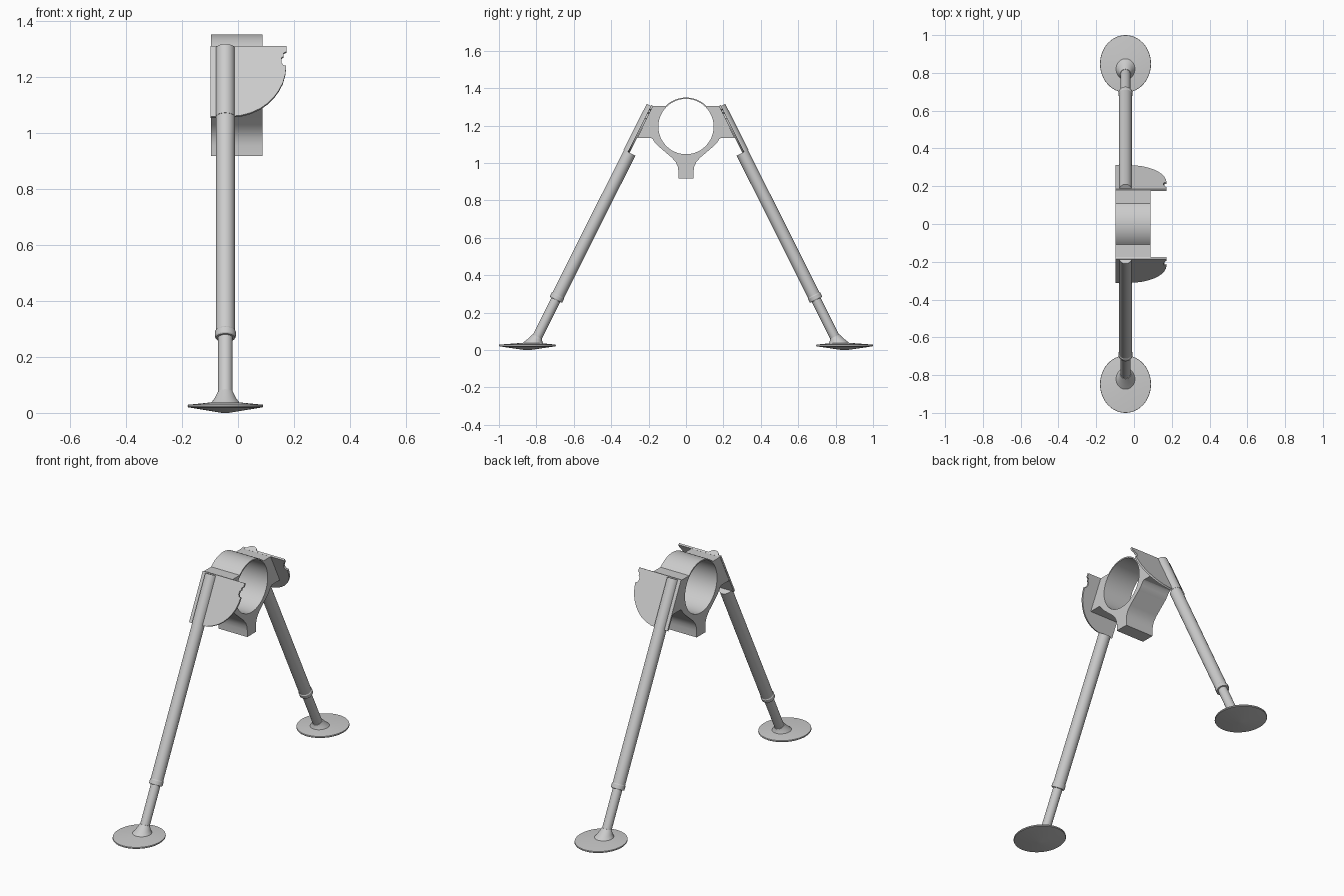
import bpy, bmesh, math
from mathutils import Vector

if "Cube" in bpy.data.objects:
    bpy.data.objects.remove(bpy.data.objects["Cube"])

LEG_X = -0.045
SLOPE = 0.502                       # outward run of the legs per unit of drop
A = math.atan(SLOPE)
N = Vector((0, math.cos(A), math.sin(A)))   # outward normal of the leg plane
U = Vector((1, 0, 0))


def axis(z, x=LEG_X):
    """Point on the slanted leg plane at height z."""
    return Vector((x, 0.178 + (1.30 - z) * SLOPE, z))


def finish(name, bm, mirror=True):
    bmesh.ops.recalc_face_normals(bm, faces=bm.faces)
    me = bpy.data.meshes.new(name)
    bm.to_mesh(me)
    bm.free()
    ob = bpy.data.objects.new(name, me)
    bpy.context.collection.objects.link(ob)
    bpy.ops.object.select_all(action='DESELECT')
    ob.select_set(True)
    bpy.context.view_layer.objects.active = ob
    bpy.ops.object.shade_smooth_by_angle(angle=math.radians(30))
    if mirror:
        m = ob.modifiers.new("Mirror", 'MIRROR')
        m.use_axis = (False, True, False)
        m.use_mirror_merge = False
    return ob


def loft(name, rings):
    bm = bmesh.new()
    vs = [[bm.verts.new(p) for p in r] for r in rings]
    n = len(vs[0])
    for a, b in zip(vs, vs[1:]):
        for i in range(n):
            j = (i + 1) % n
            bm.faces.new((a[i], a[j], b[j], b[i]))
    bm.faces.new(vs[0])
    bm.faces.new(vs[-1])
    return finish(name, bm)


def tube_ring(z, r, n=32):
    return [axis(z) + r * (math.cos(t) * U + math.sin(t) * N)
            for t in (2 * math.pi * i / n for i in range(n))]


def half_ring(z, r, n=16):
    return [axis(z) + N * 0.002 + r * (math.cos(t) * U + math.sin(t) * N)
            for t in (math.pi * i / n for i in range(n + 1))]


def flat_ring(y, z, rx, ry, n=48):
    return [Vector((LEG_X + rx * math.cos(t), y + ry * math.sin(t), z))
            for t in (2 * math.pi * i / n for i in range(n))]


# Clamp: ring with shoulders, wings and stem, extruded along x
CZ = 1.195
half = [(0.155 * math.sin(math.radians(d)), CZ + 0.155 * math.cos(math.radians(d)))
        for d in range(0, 46, 5)]
half += [(0.175, 1.305), (0.26, 1.135), (0.19, 1.135), (0.178, 1.128), (0.168, 1.112),
         (0.15, 1.092), (0.075, 1.028), (0.055, 1.005), (0.044, 0.98),
         (0.04, 0.955), (0.04, 0.917)]
outline = half + [(-y, z) for y, z in reversed(half[1:])]
hole = [(0.148 * math.cos(2 * math.pi * i / 48), CZ + 0.148 * math.sin(2 * math.pi * i / 48))
        for i in range(48)]
bm = bmesh.new()
edges = []
for loop in (outline, hole):
    vs = [bm.verts.new((-0.097, y, z)) for y, z in loop]
    edges += [bm.edges.new((vs[i - 1], vs[i])) for i in range(len(vs))]
bmesh.ops.triangle_fill(bm, edges=edges, use_beauty=True, normal=(1, 0, 0))
ext = bmesh.ops.extrude_face_region(bm, geom=bm.faces[:], use_keep_orig=True)
bmesh.ops.translate(bm, vec=(0.185, 0, 0),
                    verts=[g for g in ext['geom'] if isinstance(g, bmesh.types.BMVert)])
finish("barrel_clamp", bm, mirror=False)

# Slanted side plates with a curved lower corner and a notch
plate = [(-0.098, 1.305), (0.173, 1.305), (0.173, 1.285), (0.163, 1.28), (0.163, 1.268),
         (0.155, 1.262), (0.155, 1.245), (0.162, 1.236), (0.172, 1.234), (0.169, 1.205),
         (0.16, 1.173), (0.145, 1.145), (0.128, 1.122), (0.108, 1.102), (0.08, 1.082),
         (0.045, 1.066), (0.01, 1.057), (-0.03, 1.053), (-0.098, 1.053)]
bm = bmesh.new()
inner = [bm.verts.new(axis(z, x)) for x, z in plate]
outer = [bm.verts.new(axis(z, x) + N * 0.011) for x, z in plate]
bm.faces.new(inner)
bm.faces.new(outer)
for i in range(len(plate)):
    bm.faces.new((inner[i - 1], inner[i], outer[i], outer[i - 1]))
finish("side_plate", bm)

# Legs: half-round top on the plate, full tube, collar, inner tube
loft("leg_top_half", [half_ring(1.30, 0.034), half_ring(1.055, 0.034)])
loft("leg_tube", [tube_ring(1.055, 0.034), tube_ring(0.285, 0.034)])
loft("leg_collar", [tube_ring(0.294, 0.034), tube_ring(0.29, 0.037),
                    tube_ring(0.272, 0.037), tube_ring(0.268, 0.034)])
loft("leg_inner_tube", [tube_ring(0.28, 0.026), tube_ring(0.05, 0.026)])

# Feet: leaning hub on an oval shallow-cone pad
loft("foot_hub", [tube_ring(0.072, 0.028, 48), flat_ring(0.812, 0.053, 0.038, 0.042),
                  flat_ring(0.822, 0.033, 0.053, 0.058)])
loft("foot_pad", [flat_ring(0.848, 0.0, 0.012, 0.013), flat_ring(0.848, 0.02, 0.133, 0.15),
                  flat_ring(0.848, 0.023, 0.135, 0.152), flat_ring(0.848, 0.029, 0.134, 0.151),
                  flat_ring(0.835, 0.037, 0.055, 0.06)])
